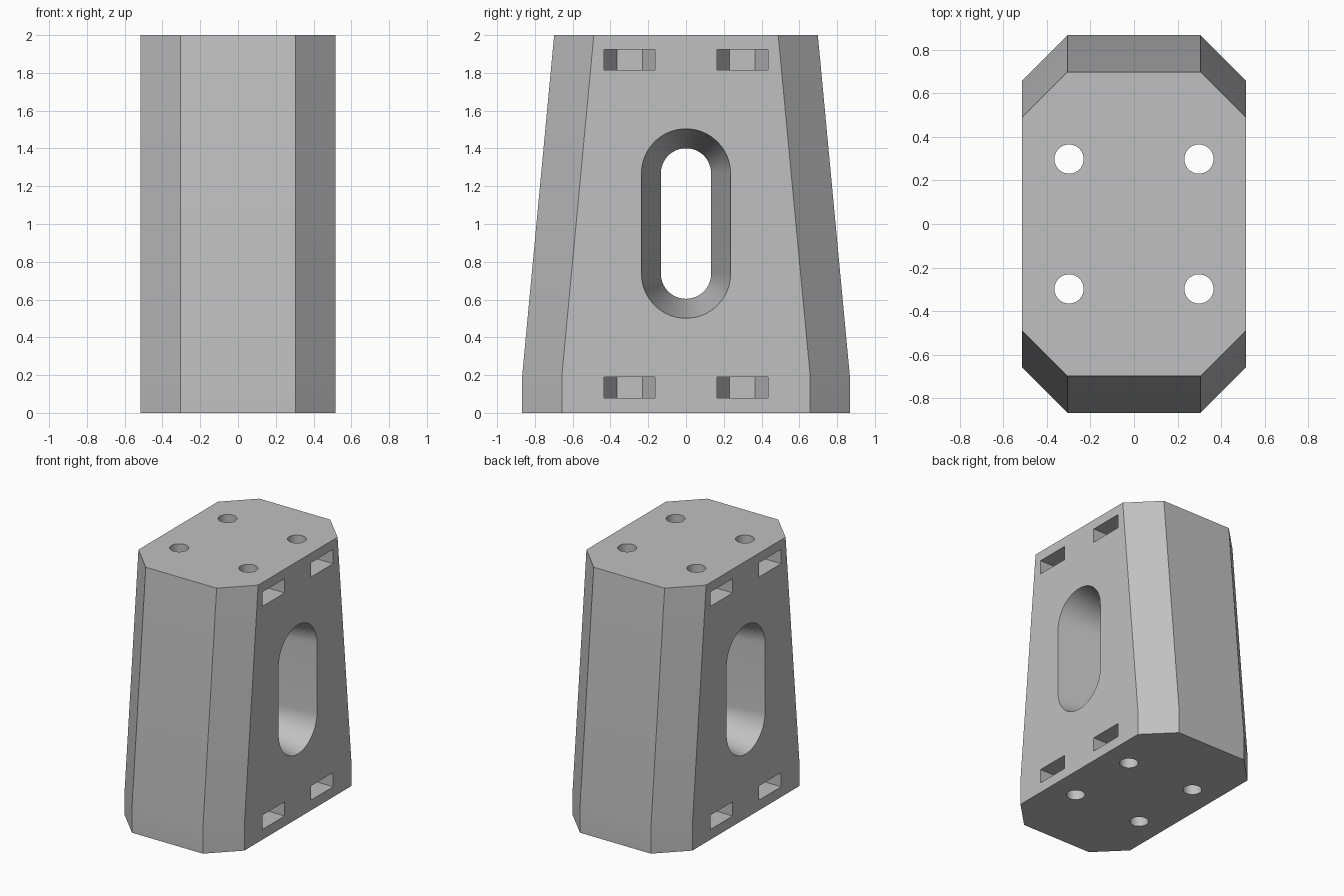
import bpy, bmesh, math

cube = bpy.data.objects.get("Cube")
if cube:
    bpy.data.objects.remove(cube, do_unlink=True)

grey = bpy.data.materials.new("plain grey")
grey.use_nodes = True
grey.diffuse_color = (0.53, 0.53, 0.53, 1)
grey.node_tree.nodes["Principled BSDF"].inputs["Base Color"].default_value = grey.diffuse_color


def loft(name, rings):
    """Closed solid through a stack of matching rings of points."""
    bm = bmesh.new()
    loops = [[bm.verts.new(p) for p in ring] for ring in rings]
    for a, b in zip(loops, loops[1:]):
        for i in range(len(a)):
            j = (i + 1) % len(a)
            bm.faces.new((a[i], a[j], b[j], b[i]))
    bm.faces.new(loops[0][::-1])
    bm.faces.new(loops[-1])
    bmesh.ops.recalc_face_normals(bm, faces=bm.faces)
    mesh = bpy.data.meshes.new(name)
    bm.to_mesh(mesh)
    bm.free()
    mesh.materials.append(grey)
    ob = bpy.data.objects.new(name, mesh)
    bpy.context.collection.objects.link(ob)
    return ob


def prism(name, outline, z0, z1):
    return loft(name, [[(x, y, z) for x, y in outline] for z in (z0, z1)])


# Chamfered block, straight at the foot and tapering above
HALF_X, CHAMFER = 0.515, 0.21


def body_ring(half_y, z):
    x, y = HALF_X - CHAMFER, half_y - CHAMFER
    quarter = [(HALF_X, y), (x, half_y)]
    pts = quarter + [(-a, b) for a, b in quarter[::-1]]
    pts += [(-a, -b) for a, b in pts]
    return [(a, b, z) for a, b in pts]


body = loft("block_body", [body_ring(0.867, 0), body_ring(0.867, 0.2), body_ring(0.698, 2)])


# Oval window, narrowest in the middle and flaring to both sides
def slot_ring(x, radius, steps=32):
    pts = []
    for centre, start in ((1.268, 0), (0.737, math.pi)):
        for i in range(steps + 1):
            a = start + math.pi * i / steps
            pts.append((x, radius * math.cos(a), centre + radius * math.sin(a)))
    return pts


THROAT, MOUTH = 0.133, 0.236
REACH = 0.55
wide = THROAT + (MOUTH - THROAT) * REACH / HALF_X
cutters = [loft("window_cutter", [slot_ring(-REACH, wide), slot_ring(0, THROAT), slot_ring(REACH, wide)])]

# Four vertical bolt holes, each with a nut pocket near the top and the foot
BOLT, NUT, PITCH = 0.067, 0.135, 0.298
for sx in (-1, 1):
    for sy in (-1, 1):
        cx, cy = sx * PITCH, sy * PITCH
        circle = [(cx + BOLT * math.cos(math.tau * i / 40),
                   cy + BOLT * math.sin(math.tau * i / 40)) for i in range(40)]
        cutters.append(prism("bolt_hole_cutter", circle, -0.1, 2.1))
        inner = cx - sx * NUT * math.sqrt(3) / 2
        pocket = [(sx * 0.6, cy - NUT), (sx * 0.6, cy + NUT), (cx, cy + NUT),
                  (inner, cy + NUT / 2), (inner, cy - NUT / 2), (cx, cy - NUT)]
        for z in (0.08, 1.815):
            cutters.append(prism("nut_pocket_cutter", pocket, z, z + 0.11))

bpy.context.view_layer.objects.active = body
for cutter in cutters:
    mod = body.modifiers.new("cut", "BOOLEAN")
    mod.operation = "DIFFERENCE"
    mod.solver = "EXACT"
    mod.object = cutter
    bpy.ops.object.modifier_apply(modifier=mod.name)
    bpy.data.objects.remove(cutter, do_unlink=True)

# Smooth round walls, crisp edges
for ob in bpy.context.selected_objects:
    ob.select_set(False)
body.select_set(True)
bpy.ops.object.shade_smooth_by_angle(angle=math.radians(15))
